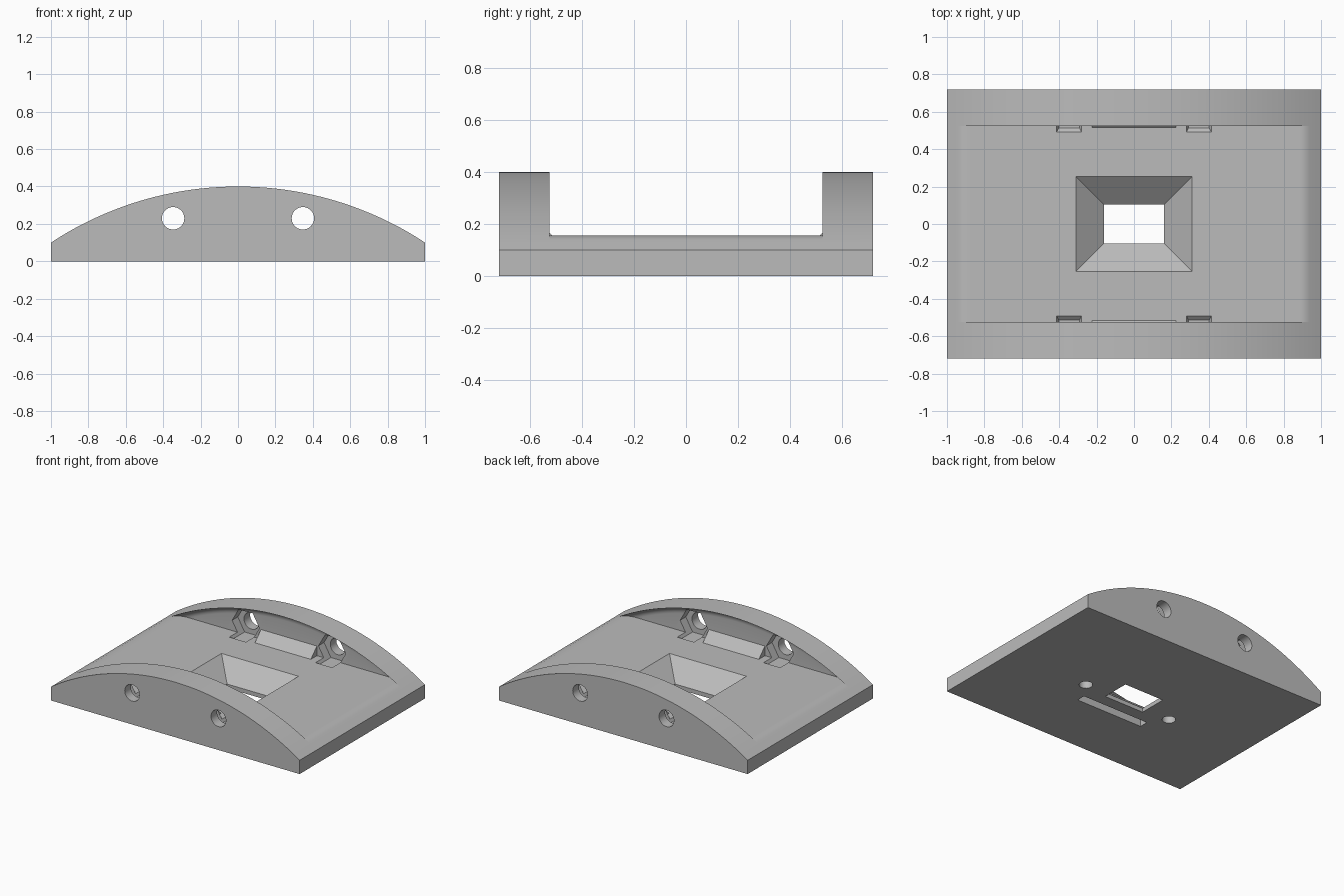
import bpy, bmesh, math
from mathutils import Vector

cube = bpy.data.objects.get("Cube")
if cube:
    bpy.data.objects.remove(cube)

HALF_Y, WALL_Y, FLOOR, FILLET = 0.72, 0.585, 0.155, 0.06
R = 1.817          # radius of the arched top
CZ = 0.4 - R

grey = bpy.data.materials.new("plain grey")
grey.use_nodes = True
grey.diffuse_color = (0.5, 0.5, 0.5, 1)
grey.node_tree.nodes["Principled BSDF"].inputs["Base Color"].default_value = (0.5, 0.5, 0.5, 1)


def make_object(name, bm):
    bmesh.ops.remove_doubles(bm, verts=bm.verts, dist=1e-5)
    bmesh.ops.recalc_face_normals(bm, faces=bm.faces)
    mesh = bpy.data.meshes.new(name)
    bm.to_mesh(mesh)
    bm.free()
    mesh.materials.append(grey)
    ob = bpy.data.objects.new(name, mesh)
    bpy.context.collection.objects.link(ob)
    return ob


def loft(name, sections):
    """Skin a row of closed sections and cap both ends."""
    bm = bmesh.new()
    rows = [[bm.verts.new(p) for p in s] for s in sections]
    n = len(rows[0])
    for a, b in zip(rows, rows[1:]):
        for i in range(n):
            j = (i + 1) % n
            bm.faces.new((a[i], a[j], b[j], b[i]))
    bm.faces.new(rows[0])
    bm.faces.new(rows[-1])
    return make_object(name, bm)


def ring(x, y, z, r, n, axis, turn=0.0):
    """Points of a regular polygon around the y or z axis."""
    pts = []
    for i in range(n):
        a = turn + math.tau * i / n
        u, v = r * math.cos(a), r * math.sin(a)
        pts.append(Vector((x + u, y, z + v) if axis == "y" else (x + u, y + v, z)))
    return pts


def rect(hx, y0, y1, z):
    return [Vector(p) for p in ((-hx, y0, z), (hx, y0, z), (hx, y1, z), (-hx, y1, z))]


def apply_boolean(target, tool, operation):
    mod = target.modifiers.new(operation, "BOOLEAN")
    mod.operation, mod.solver, mod.object = operation, "EXACT", tool
    bpy.context.view_layer.objects.active = target
    bpy.ops.object.modifier_apply(modifier=mod.name)
    bpy.data.objects.remove(tool)


def body_section(x):
    """Outline across y at x: arched walls with a rounded inner edge, sunk floor."""
    h = CZ + math.sqrt(R * R - x * x)
    k = 0.015
    floor = min(h, FLOOR) - max(k - abs(h - FLOOR), 0) ** 2 / (4 * k)
    drop = min(FILLET, h - floor)
    sweep = math.acos(1 - drop / FILLET)
    half = [(HALF_Y, 0), (HALF_Y, h)]
    for i in range(9):
        a = sweep * i / 8
        half.append((WALL_Y - FILLET * (1 - math.sin(a)), h - FILLET * (1 - math.cos(a))))
    half.append((half[-1][0], floor))
    outline = half + [(-y, z) for y, z in reversed(half)]
    return [Vector((x, y, z)) for y, z in outline]


# Arched tray body, with closer stations where the walls run out
steps = [0.05 * i for i in range(17)] + [0.82 + 0.01 * i for i in range(15)] + [1.0]
stations = [-x for x in reversed(steps[1:])] + steps
body = loft("arched_tray", [body_section(x) for x in stations])

# Sloping rib at the foot of each wall
for s in (-1, 1):
    profile = ((0.515, FLOOR), (WALL_Y, 0.225), (0.62, 0.225), (0.62, 0.1), (0.515, 0.1))
    rib = loft("wall_rib", [[Vector((x, s * y, z)) for y, z in profile] for x in (-0.225, 0.225)])
    apply_boolean(body, rib, "UNION")

# Funnel window through the floor
window = loft("window_cutter", [rect(0.16, -0.103, 0.103, -0.1), rect(0.16, -0.103, 0.103, 0.03),
                                rect(0.31, -0.253, 0.253, FLOOR), rect(0.31, -0.253, 0.253, 0.25)])
apply_boolean(body, window, "DIFFERENCE")

# Slot on the underside
apply_boolean(body, loft("slot_cutter", [rect(0.27, -0.255, -0.19, z) for z in (-0.1, 0.06)]), "DIFFERENCE")

for sx in (-1, 1):
    x = sx * 0.347
    # Round socket on the underside
    socket = loft("socket_cutter", [ring(sx * 0.356, -0.068, z, 0.045, 32, "z") for z in (-0.1, 0.08)])
    apply_boolean(body, socket, "DIFFERENCE")
    # Screw hole through both walls
    screw = loft("screw_cutter", [ring(x, y, 0.23, 0.06, 40, "y") for y in (-1, 1)])
    apply_boolean(body, screw, "DIFFERENCE")
    # Hexagonal nut pockets that run out over the floor with a sloped end
    for sy in (-1, 1):
        deep = ring(x, sy * 0.65, 0.23, 0.11, 6, "y")
        low = min(p.z for p in deep)
        mouth = [Vector((p.x, sy * (0.513 - 1.1 * (p.z - low)), p.z)) for p in deep]
        apply_boolean(body, loft("nut_cutter", [deep, mouth]), "DIFFERENCE")

# Smooth the curved faces and keep the hard edges
bpy.ops.object.select_all(action="DESELECT")
body.select_set(True)
bpy.context.view_layer.objects.active = body
bpy.ops.object.shade_smooth_by_angle(angle=math.radians(25))
